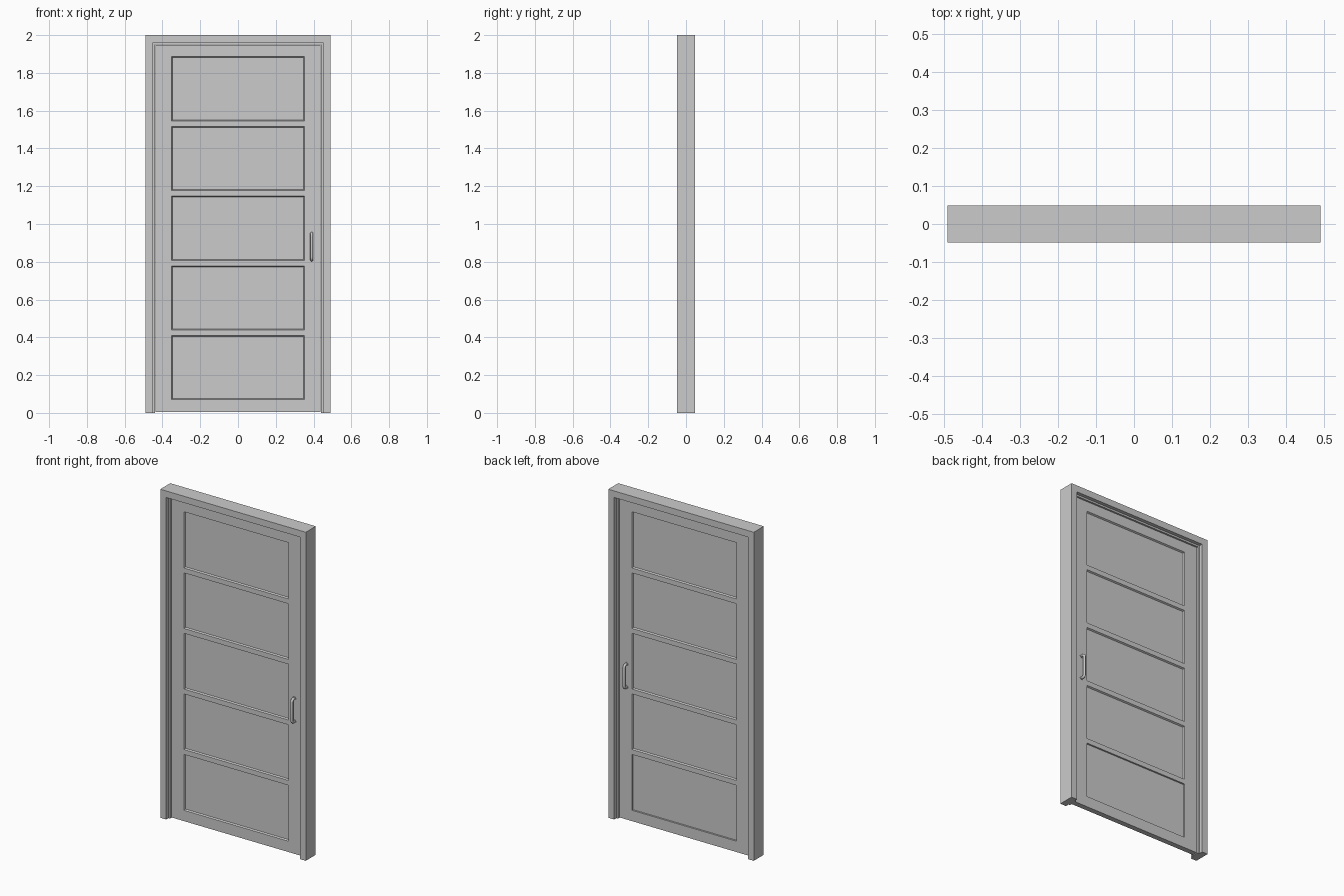
import bpy, bmesh, math
from mathutils import Matrix

if "Cube" in bpy.data.objects:
    bpy.data.objects.remove(bpy.data.objects["Cube"])


def finish(bm, name):
    bmesh.ops.recalc_face_normals(bm, faces=bm.faces)
    me = bpy.data.meshes.new(name)
    bm.to_mesh(me)
    bm.free()
    ob = bpy.data.objects.new(name, me)
    bpy.context.collection.objects.link(ob)
    return ob


def smooth(ob):
    bpy.ops.object.select_all(action='DESELECT')
    ob.select_set(True)
    bpy.context.view_layer.objects.active = ob
    bpy.ops.object.shade_smooth_by_angle(angle=math.radians(40))


# Door frame: stepped jamb profile (inward offset, y) swept with mitred corners
def build_frame():
    half = [(0, -.048), (.04, -.048), (.04, -.026), (.051, -.026)]
    profile = half + [(d, -y) for d, y in reversed(half)]
    bm = bmesh.new()
    rings = []
    for side, top in ((-1, 0), (-1, 1), (1, 1), (1, 0)):
        rings.append([bm.verts.new((side * (.49 - d), y, (2 - d) * top))
                      for d, y in profile])
    n = len(profile)
    for a, b in zip(rings, rings[1:]):
        for i in range(n):
            j = (i + 1) % n
            bm.faces.new((a[i], a[j], b[j], b[i]))
    bm.faces.new(rings[0])
    bm.faces.new(rings[-1])
    finish(bm, "door_frame")


# Door leaf: slab gridded into stiles, rails and five recessed panels
def build_leaf():
    T = .016
    xs = [-.438, -.352, .352, .438]
    zs = [.004, .07]
    for z in (.425, .793, 1.162, 1.53):
        zs += [z - .015, z + .015]
    zs += [1.887, 1.948]
    bm = bmesh.new()
    grid = {(i, j, s): bm.verts.new((x, s * T, z))
            for i, x in enumerate(xs) for j, z in enumerate(zs) for s in (-1, 1)}
    nx, nz = len(xs) - 1, len(zs) - 1
    panels, square_panel = [], []
    for s in (-1, 1):
        for i in range(nx):
            for j in range(nz):
                f = bm.faces.new([grid[i + a, j + b, s]
                                  for a, b in ((0, 0), (1, 0), (1, 1), (0, 1))])
                if i == 1 and j % 2 == 1:
                    (square_panel if s == 1 and j == 1 else panels).append(f)
    for i in (0, nx):
        for j in range(nz):
            bm.faces.new([grid[i, j, -1], grid[i, j + 1, -1],
                          grid[i, j + 1, 1], grid[i, j, 1]])
    for j in (0, nz):
        for i in range(nx):
            bm.faces.new([grid[i, j, -1], grid[i + 1, j, -1],
                          grid[i + 1, j, 1], grid[i, j, 1]])
    bmesh.ops.recalc_face_normals(bm, faces=bm.faces)
    bmesh.ops.inset_individual(bm, faces=panels, thickness=.007, depth=-.009)
    bmesh.ops.inset_individual(bm, faces=square_panel, thickness=.001, depth=-.009)
    finish(bm, "door_leaf")


# Pull handle: rounded bar bent back to the door at both ends
def build_handle(name, side):
    x, r, out = .39, .014, .039
    path = [(.014, .81)]
    for k in range(7):
        a = math.pi / 2 * k / 6
        path.append((out - r + r * math.sin(a), .81 + r - r * math.cos(a)))
    path += [(y, 1.76 - z) for y, z in reversed(path)]
    cu = bpy.data.curves.new(name, 'CURVE')
    cu.dimensions = '3D'
    cu.bevel_depth = .008
    cu.bevel_resolution = 3
    sp = cu.splines.new('POLY')
    sp.points.add(len(path) - 1)
    for p, (y, z) in zip(sp.points, path):
        p.co = (x, side * y, z, 1)
    ob = bpy.data.objects.new(name, cu)
    bpy.context.collection.objects.link(ob)
    bpy.ops.object.select_all(action='DESELECT')
    ob.select_set(True)
    bpy.context.view_layer.objects.active = ob
    bpy.ops.object.convert(target='MESH')
    smooth(bpy.context.object)
    # Round mounting plates
    bm = bmesh.new()
    for z in (.81, .95):
        m = Matrix.Translation((x, side * .017, z)) @ Matrix.Rotation(math.pi / 2, 4, 'X')
        bmesh.ops.create_cone(bm, cap_ends=True, segments=24, radius1=.011,
                              radius2=.011, depth=.006, matrix=m)
    smooth(finish(bm, name + "_plates"))


build_frame()
build_leaf()
build_handle("front_handle", -1)
build_handle("back_handle", 1)
